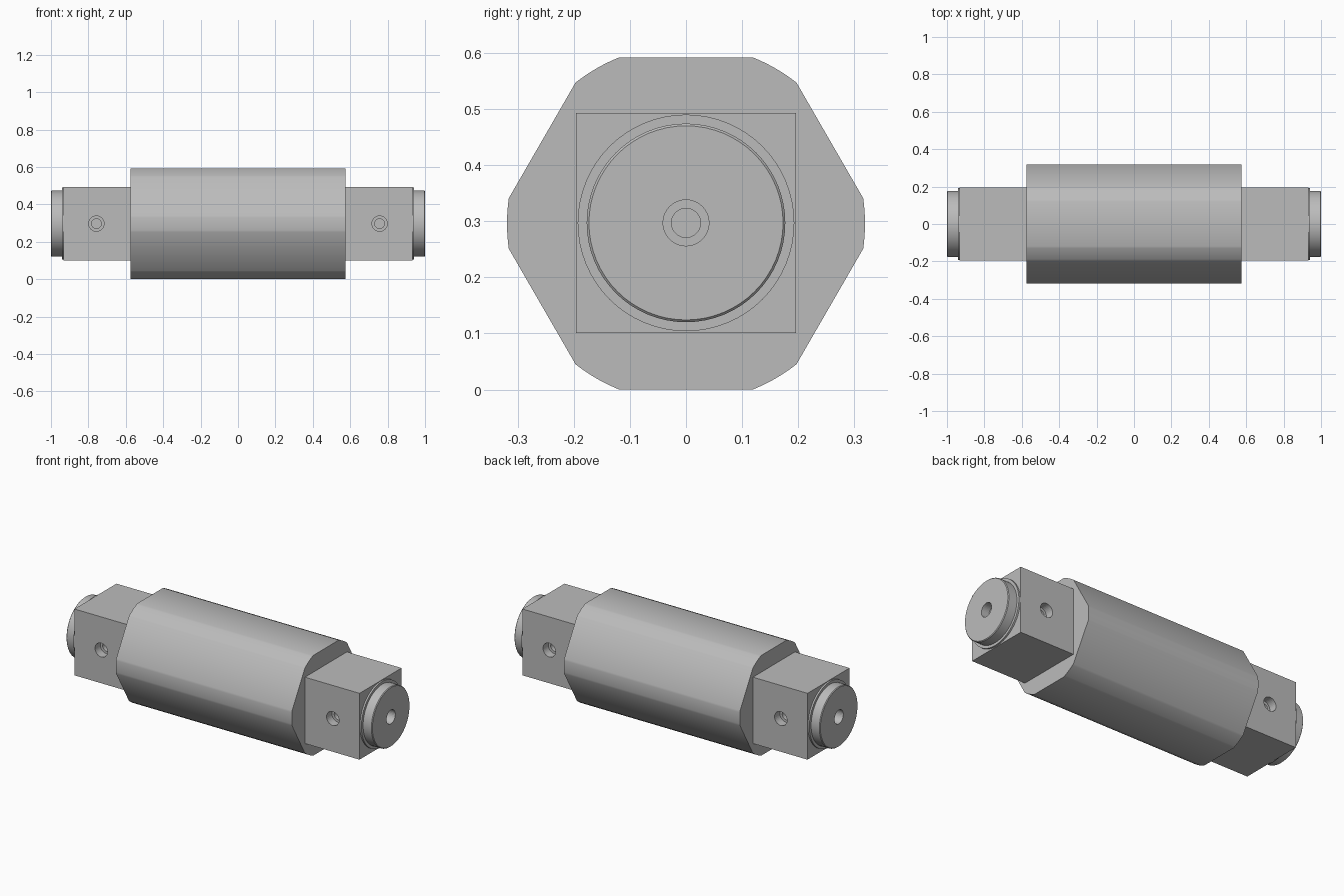
import bpy, bmesh, math
from mathutils import Matrix, Vector

MID = 0.296          # height of the long axis, also the hexagon apothem
TURN_R = 0.319       # turned radius that trims the hexagon corners

cube = bpy.data.objects.get("Cube")
if cube:
    bpy.data.objects.remove(cube, do_unlink=True)

steel = bpy.data.materials.new("grey_steel")
steel.use_nodes = True
grey = (0.5, 0.5, 0.5, 1)
steel.diffuse_color = grey
steel.node_tree.nodes["Principled BSDF"].inputs["Base Color"].default_value = grey


def add(name, bm):
    """Turn a bmesh into a shaded grey object."""
    bmesh.ops.recalc_face_normals(bm, faces=bm.faces)
    mesh = bpy.data.meshes.new(name)
    bm.to_mesh(mesh)
    bm.free()
    mesh.materials.append(steel)
    ob = bpy.data.objects.new(name, mesh)
    bpy.context.collection.objects.link(ob)
    return ob


def lathe(name, profile, origin, direction, steps=64):
    """Revolve (radius, distance) points about an axis."""
    bm = bmesh.new()
    rings = []
    for r, h in profile:
        rings.append([bm.verts.new((r * math.cos(2 * math.pi * i / steps),
                                    r * math.sin(2 * math.pi * i / steps), h))
                      for i in range(steps)])
    for a, b in zip(rings, rings[1:]):
        for i in range(steps):
            j = (i + 1) % steps
            bm.faces.new((a[i], a[j], b[j], b[i]))
    bm.faces.new(rings[0])
    bm.faces.new(rings[-1])
    turn = Vector((0, 0, 1)).rotation_difference(Vector(direction)).to_matrix().to_4x4()
    bm.transform(Matrix.Translation(origin) @ turn)
    return add(name, bm)


def hole(name, origin, direction):
    """Hidden cutter for a stepped blind hole going in along direction."""
    ob = lathe(name, [(0.041, -0.02), (0.041, 0.05), (0.026, 0.05), (0.026, 0.12)],
               origin, direction, 32)
    ob.hide_render = True
    ob.hide_viewport = True
    return ob


def cut(ob, cutter):
    mod = ob.modifiers.new("hole", "BOOLEAN")
    mod.operation = "DIFFERENCE"
    mod.solver = "EXACT"
    mod.object = cutter


def smooth(ob):
    bpy.ops.object.select_all(action="DESELECT")
    ob.select_set(True)
    bpy.context.view_layer.objects.active = ob
    bpy.ops.object.shade_smooth_by_angle(angle=math.radians(25))


# Hexagonal body with its corners turned round
half_arc = math.radians(30) - math.acos(MID / TURN_R)
bm = bmesh.new()
outline = []
for corner in range(6):
    for k in range(9):
        a = math.radians(60 * corner) + half_arc * (k / 4 - 1)
        outline.append(bm.verts.new((-0.575, TURN_R * math.cos(a), MID + TURN_R * math.sin(a))))
face = bm.faces.new(outline)
grown = bmesh.ops.extrude_face_region(bm, geom=[face])["geom"]
bmesh.ops.translate(bm, vec=(1.15, 0, 0), verts=[v for v in grown if isinstance(v, bmesh.types.BMVert)])
smooth(add("hexagonal_body", bm))

# Square block, shoulder and round cap at each end
for side, s in (("left", 1), ("right", -1)):
    bm = bmesh.new()
    bmesh.ops.create_cube(bm, size=1)
    bmesh.ops.scale(bm, vec=(0.36, 0.392, 0.392), verts=bm.verts)
    bmesh.ops.translate(bm, vec=(s * 0.752, 0, MID + 0.001), verts=bm.verts)
    block = add(side + "_square_block", bm)

    cap = lathe(side + "_round_cap",
                [(0.193, 0.92), (0.193, 0.942), (0.177, 0.942), (0.177, 0.996), (0.173, 1.0)],
                (0, 0, MID + 0.001), (s, 0, 0))

    end_hole = hole(side + "_end_cutter", (s, 0, MID + 0.001), (-s, 0, 0))
    cut(cap, end_hole)
    cut(block, end_hole)
    for where, d in (("front", 1), ("back", -1)):
        cut(block, hole(f"{side}_{where}_cutter", (s * 0.757, -d * 0.196, MID + 0.001), (0, d, 0)))
    smooth(cap)
    smooth(block)
